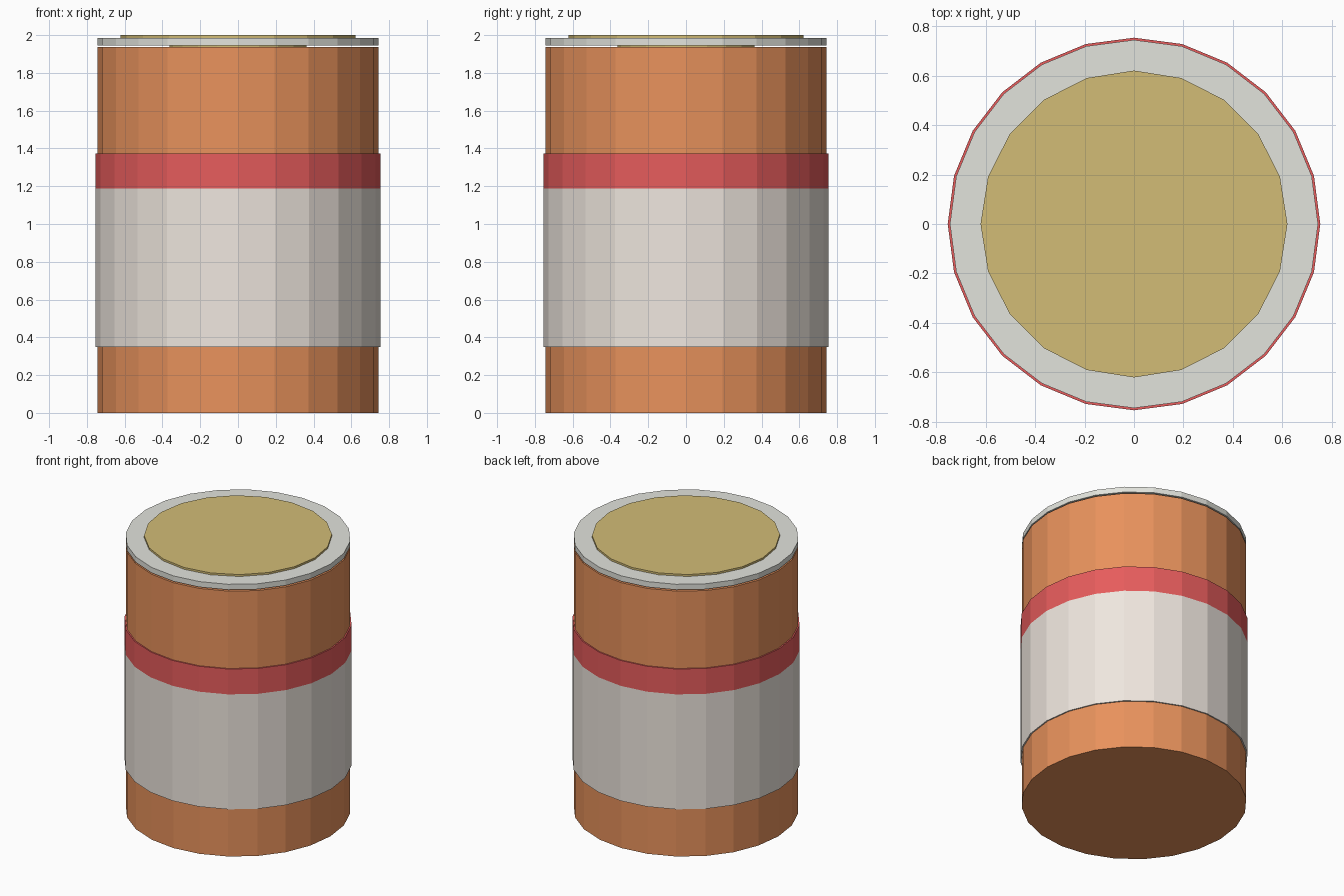
import bpy
import bmesh
import math

if "Cube" in bpy.data.objects:
    bpy.data.objects.remove(bpy.data.objects["Cube"])


def material(name, rgb):
    m = bpy.data.materials.new(name)
    # picked display colours converted to linear
    m.diffuse_color = [((c / 255 + 0.055) / 1.055) ** 2.4 for c in rgb] + [1]
    m.use_nodes = True
    m.node_tree.nodes["Principled BSDF"].inputs["Base Color"].default_value = m.diffuse_color
    return m


def lathe(name, profile, sides, mat):
    """Revolve a closed (radius, z) outline about z with flat sides."""
    bm = bmesh.new()
    rings = []
    for r, z in profile:
        if r == 0:
            rings.append([bm.verts.new((0, 0, z))] * sides)
        else:
            rings.append([bm.verts.new((r * math.cos(2 * math.pi * i / sides),
                                        r * math.sin(2 * math.pi * i / sides), z))
                          for i in range(sides)])
    for a, b in zip(rings, rings[1:] + rings[:1]):
        for i in range(sides):
            j = (i + 1) % sides
            corners = list(dict.fromkeys((a[i], a[j], b[j], b[i])))
            if len(corners) > 2:
                bm.faces.new(corners)
    bmesh.ops.recalc_face_normals(bm, faces=bm.faces)
    # merge coplanar fans into single flat caps
    bmesh.ops.dissolve_limit(bm, angle_limit=0.01, verts=bm.verts, edges=bm.edges)
    mesh = bpy.data.meshes.new(name)
    bm.to_mesh(mesh)
    bm.free()
    mesh.materials.append(mat)
    ob = bpy.data.objects.new(name, mesh)
    bpy.context.collection.objects.link(ob)
    return ob


def disc(name, r, z0, z1, sides, mat):
    return lathe(name, [(0, z0), (r, z0), (r, z1), (0, z1)], sides, mat)


def sleeve(name, r0, r1, z0, z1, sides, mat):
    return lathe(name, [(r0, z0), (r1, z0), (r1, z1), (r0, z1)], sides, mat)


orange = material("orange", (232, 146, 92))
cream = material("cream", (238, 230, 222))
red = material("red", (230, 92, 92))
silver = material("silver", (226, 227, 220))
gold = material("gold", (210, 188, 118))

# canister body
disc("body", 0.745, 0, 1.936, 24, orange)

# wrapped label with red band above it
sleeve("label", 0.73, 0.754, 0.348, 1.187, 24, cream)
sleeve("label_band", 0.73, 0.754, 1.187, 1.372, 24, red)

# lid raised on a short neck, with a thin round plate on top
disc("lid_neck", 0.362, 1.93, 1.96, 20, gold)
disc("lid", 0.745, 1.946, 1.986, 24, silver)
disc("lid_plate", 0.621, 1.98, 2.0, 20, gold)
